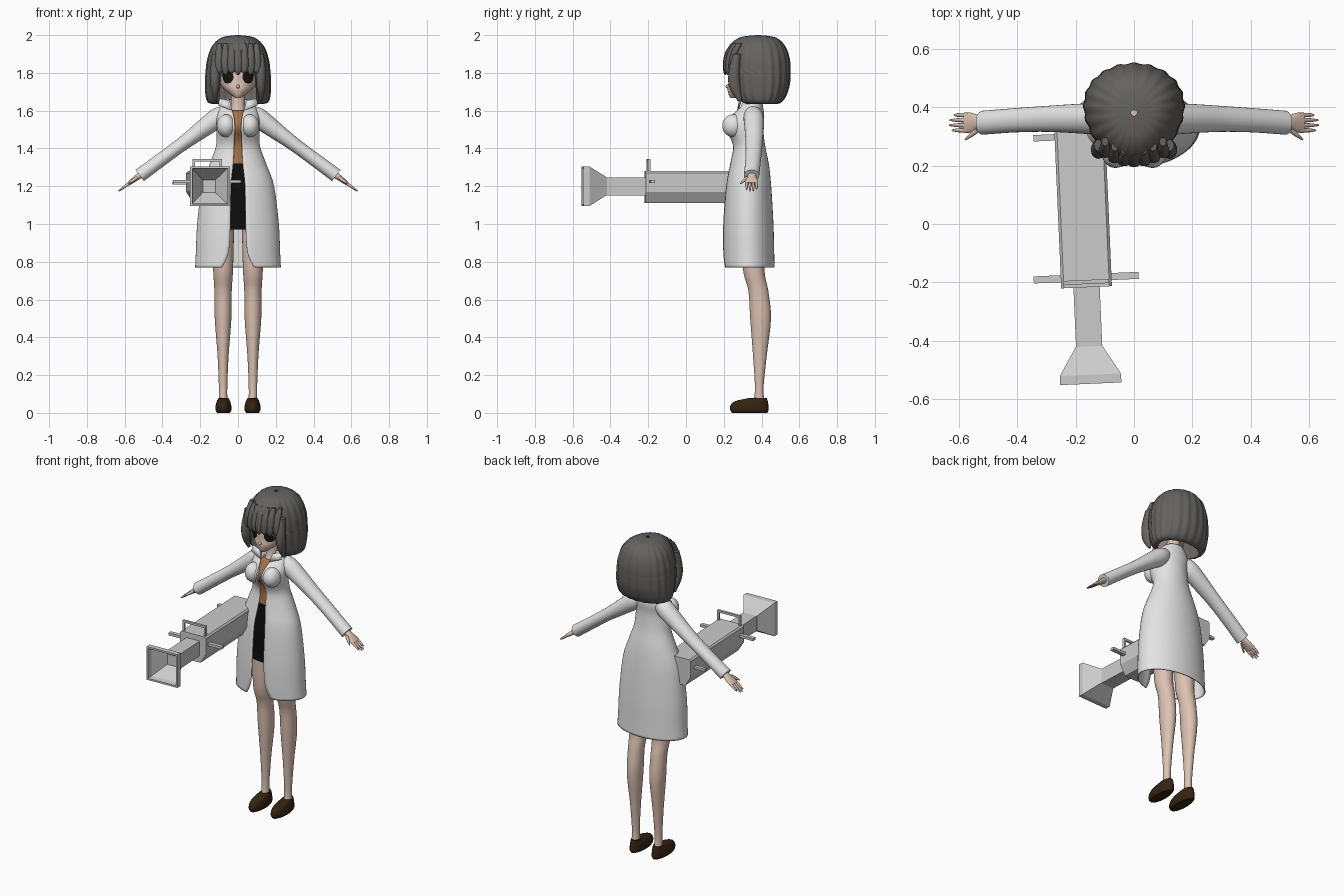
import bpy, bmesh, math
from mathutils import Matrix, Vector

if "Cube" in bpy.data.objects:
    bpy.data.objects.remove(bpy.data.objects["Cube"])


def material(name, rgb):
    m = bpy.data.materials.new(name)
    m.use_nodes = True
    m.diffuse_color = (*rgb, 1)
    m.node_tree.nodes["Principled BSDF"].inputs["Base Color"].default_value = (*rgb, 1)
    return m


WHITE = material("coat_white", (0.78, 0.78, 0.78))
HAIR = material("hair_grey", (0.13, 0.122, 0.115))
SKIN = material("skin", (0.72, 0.54, 0.45))
BROWN = material("shirt_brown", (0.38, 0.17, 0.065))
BLACK = material("skirt_black", (0.004, 0.004, 0.004))
EYE = material("eye_dark", (0.01, 0.006, 0.005))
SHOE = material("shoe_brown", (0.035, 0.018, 0.006))
METAL = material("metal_grey", (0.6, 0.6, 0.6))


def finish(name, bm, mat, matrix=None, mirror=False, smooth=True):
    bmesh.ops.recalc_face_normals(bm, faces=bm.faces)
    if matrix:
        bm.transform(matrix)
    me = bpy.data.meshes.new(name)
    bm.to_mesh(me)
    bm.free()
    me.materials.append(mat)
    ob = bpy.data.objects.new(name, me)
    bpy.context.collection.objects.link(ob)
    if smooth:
        bpy.ops.object.select_all(action='DESELECT')
        ob.select_set(True)
        bpy.context.view_layer.objects.active = ob
        bpy.ops.object.shade_smooth_by_angle(angle=math.radians(50))
    if mirror:
        ob.modifiers.new("mirror", 'MIRROR').use_mirror_merge = False
    return ob


def resample(secs, steps):
    # smooth spline through the section values
    out = []
    for i in range(len(secs) - 1):
        p0, p1 = secs[max(i - 1, 0)], secs[i]
        p2, p3 = secs[i + 1], secs[min(i + 2, len(secs) - 1)]
        for k in range(steps):
            t = k / steps
            out.append([b + t * ((c - a) / 2 + t * (a - 2.5 * b + 2 * c - d / 2
                        + t * ((d - a) / 2 + 1.5 * (b - c)))) for a, b, c, d in zip(p0, p1, p2, p3)])
    return out + [list(secs[-1])]


def loft(name, mat, secs, cx=0, n=28, steps=4, opened=False, ripple=0, waves=22, egg=0, **kw):
    # sections: height, half width, front y, back y, optional half opening
    bm = bmesh.new()
    rings = []
    for s in resample(secs, steps):
        z, hw, front, back = s[:4]
        a0 = math.asin(min(max(s[4], 0) / hw, 0.95)) if opened else 0
        ring = []
        for i in range(n + 1 if opened else n):
            a = a0 + (2 * math.pi - 2 * a0) * i / n
            r = 1 + ripple * math.cos(waves * a)
            x = hw * r * math.sin(a) * (1 - egg * math.cos(a))
            y = (front + back) / 2 - (back - front) / 2 * r * math.cos(a)
            ring.append(bm.verts.new((cx + x, y, z)))
        rings.append(ring)
    for r0, r1 in zip(rings, rings[1:]):
        for i in range(n):
            j = i + 1 if opened else (i + 1) % n
            bm.faces.new((r0[i], r0[j], r1[j], r1[i]))
    if not opened:
        bm.faces.new(rings[0])
        bm.faces.new(rings[-1])
    return finish(name, bm, mat, **kw)


def ellipsoid(name, mat, centre, radii, turn=0, **kw):
    bm = bmesh.new()
    bmesh.ops.create_uvsphere(bm, u_segments=24, v_segments=14, radius=1)
    m = Matrix.Translation(centre) @ Matrix.Rotation(turn, 4, 'Z') @ Matrix.Diagonal((*radii, 1))
    return finish(name, bm, mat, matrix=m, **kw)


# Legs and shoes
loft("legs", SKIN, [(1.05, .06, .29, .43), (.77, .053, .30, .415), (.65, .046, .33, .435),
                    (.5, .044, .34, .45), (.3, .029, .355, .427), (.12, .022, .365, .41),
                    (.04, .025, .35, .425)], cx=.079, mirror=True)
loft("shoes", SHOE, [(0, .033, .245, .43), (.015, .042, .234, .437), (.04, .041, .236, .436),
                     (.062, .035, .26, .433), (.078, .027, .33, .428)], cx=.077, mirror=True)

# Clothes under the coat
loft("skirt", BLACK, [(1.32, .1, .255, .425), (1.2, .14, .235, .44), (.97, .15, .24, .44)])
loft("shirt", BROWN, [(1.27, .1, .262, .42), (1.42, .085, .275, .4), (1.52, .085, .228, .39),
                      (1.6, .05, .285, .39)])
loft("neck", SKIN, [(1.54, .045, .262, .385), (1.62, .038, .305, .39), (1.7, .038, .31, .39)])

# Coat, open along the front
coat = loft("coat", WHITE, [
    (1.66, .062, .295, .4, .048), (1.62, .09, .285, .405, .04), (1.58, .108, .25, .41, .024),
    (1.52, .112, .207, .405, .017), (1.42, .112, .25, .415, .02), (1.32, .146, .236, .435, .025),
    (1.2, .188, .213, .448, .037), (1.0, .213, .198, .46, .04), (.85, .22, .197, .464, .05),
    (.77, .224, .2, .466, .085)], opened=True, n=56)
thick = coat.modifiers.new("thickness", 'SOLIDIFY')
thick.thickness, thick.offset = .006, 0
ellipsoid("coat_bust", WHITE, (.063, .25, 1.52), (.05, .058, .06), mirror=True)
for side in (1, -1):
    bm = bmesh.new()
    lapel = [bm.verts.new((side * x, y, z)) for x, y, z in
             ((.03, .27, 1.6), (.045, .28, 1.655), (.1, .295, 1.665), (.105, .28, 1.63))]
    bm.faces.new(lapel)
    collar = finish("collar_flap", bm, WHITE)
    collar.modifiers.new("thickness", 'SOLIDIFY').thickness = .006

# Arms, built along their own axis and turned down from the shoulder
arm = Matrix.Translation((.07, 0, 1.59)) @ Matrix.Rotation(math.radians(126.5), 4, 'Y')
loft("sleeves", WHITE, [(0, .04, .31, .4), (.05, .053, .305, .412), (.14, .047, .31, .412),
                        (.28, .037, .316, .405), (.42, .036, .314, .397), (.56, .037, .306, .388)],
     matrix=arm, mirror=True)
loft("hands", SKIN, [(.52, .02, .328, .37), (.57, .016, .326, .372), (.605, .013, .314, .381),
                     (.635, .01, .312, .381)], matrix=arm, mirror=True)
for i, tip in enumerate((.688, .7, .697, .68)):
    y = .321 + .0175 * i
    loft("finger", SKIN, [(.62, .008, y - .008, y + .008), (.66, .007, y - .007, y + .007),
                          (tip, .003, y - .003, y + .003)], n=8, matrix=arm, mirror=True)
thumb = arm @ Matrix.Translation((0, .322, .58)) @ Matrix.Rotation(math.radians(32), 4, 'X')
loft("thumb", SKIN, [(0, .009, -.009, .009), (.03, .008, -.008, .008), (.062, .003, -.003, .003)],
     n=8, matrix=thumb, mirror=True)

# Head and face
head = loft("head", SKIN, [(1.668, .015, .235, .28), (1.685, .04, .226, .34), (1.715, .075, .22, .4),
                           (1.75, .1, .225, .45), (1.8, .117, .228, .49), (1.88, .115, .24, .5),
                           (1.94, .08, .28, .47)], n=40)
ellipsoid("nose", SKIN, (0, .221, 1.728), (.009, .011, .01))
eyes = ellipsoid("eyes", EYE, (.06, .235, 1.778), (.038, .006, .034), turn=math.radians(25), mirror=True)
wrap = eyes.modifiers.new("wrap", 'SHRINKWRAP')
wrap.target, wrap.wrap_mode, wrap.offset = head, 'ABOVE_SURFACE', .004
eyes.modifiers.move(1, 0)

# Bobbed hair with an opening for the face
loft("hair", HAIR, [
    (2.0, .01, .37, .39, 0), (1.987, .085, .285, .475, 0), (1.94, .135, .228, .525, 0),
    (1.87, .16, .203, .548, 0), (1.815, .167, .203, .551, 0), (1.795, .169, .205, .551, .09),
    (1.74, .171, .213, .548, .105), (1.68, .168, .235, .53, .11), (1.645, .157, .265, .505, .11),
    (1.635, .13, .29, .48, .1)], opened=True, n=132, ripple=.014, egg=.15)
for i in range(-3, 4):
    x = i * .033
    y = .196 + 3.2 * x * x
    low = 1.79 + .008 * (i % 2)
    loft("fringe_lock", HAIR, [(1.955, .012, y + .04, y + .07), (1.91, .02, y + .012, y + .05),
                               (1.86, .023, y, y + .03), (1.815, .019, y, y + .025),
                               (low, .004, y + .008, y + .015)], cx=x, n=12)
loft("face_locks", HAIR, [(1.9, .015, .25, .29), (1.8, .026, .225, .285), (1.72, .022, .23, .29),
                          (1.65, .006, .275, .295)], cx=.122, n=14, mirror=True)

# Launcher, built along y and turned slightly
gun = Matrix.Translation((-.172, 0, 1.2)) @ Matrix.Rotation(math.radians(2.5), 4, 'Z')


def extrude(name, rings):
    # joins matching outlines given as (y, [(x, z), ...])
    bm = bmesh.new()
    loops = [[bm.verts.new((x, y, z)) for x, z in pts] for y, pts in rings]
    for a, b in zip(loops, loops[1:]):
        for i in range(len(a)):
            j = (i + 1) % len(a)
            bm.faces.new((a[i], a[j], b[j], b[i]))
    bm.faces.new(loops[0])
    bm.faces.new(loops[-1])
    return finish(name, bm, METAL, matrix=gun, smooth=False)


def box(name, x0, x1, y0, y1, z0, z1):
    pts = [(x0, z0), (x1, z0), (x1, z1), (x0, z1)]
    return extrude(name, [(y0, pts), (y1, pts)])


def square(r):
    return [(-r, -r), (r, -r), (r, r), (-r, r)]


half = [(.05, -.09), (.087, -.03), (.087, .07), (.078, .08)]
outline = half + [(-x, z) for x, z in reversed(half)]
extrude("launcher_body", [(-.217, outline), (.35, outline)])
box("launcher_barrel", -.045, .045, -.425, -.2, -.048, .046)
extrude("launcher_horn", [(-.42, square(.046)), (-.517, square(.105)), (-.548, square(.105)),
                          (-.548, square(.094)), (-.517, square(.09)), (-.44, square(.033))])
box("top_handle_bar", -.078, .078, -.206, -.192, .13, .143)
for side in (-1, 1):
    x = side * .072
    box("top_handle_post", x - .006, x + .006, -.206, -.192, .078, .132)
    box("side_grip", *sorted((side * .08, side * .18)), -.196, -.172, .018, .034)
box("rear_grip", -.16, -.08, .29, .312, .01, .026)
